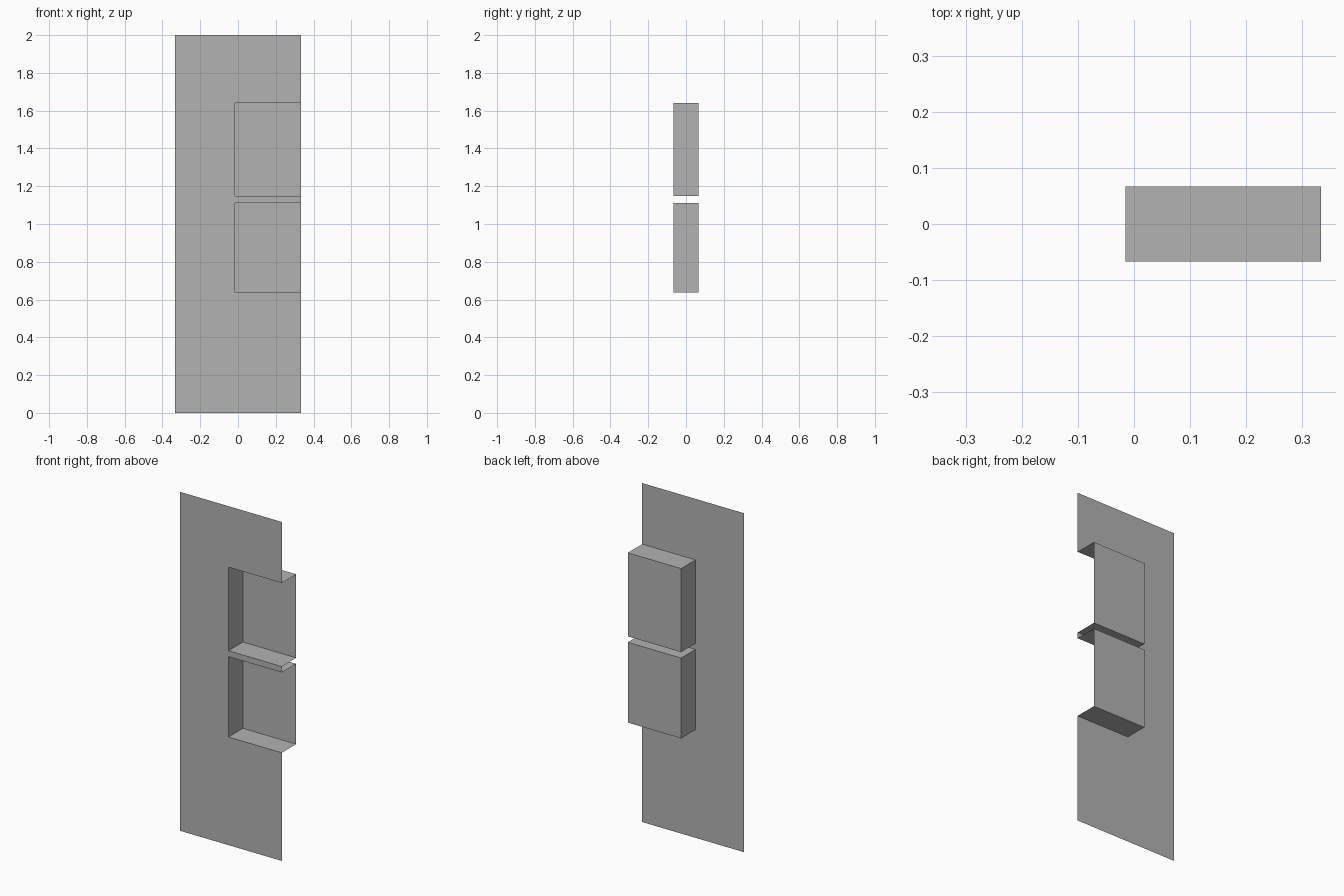
import bpy
import bmesh

default = bpy.data.objects.get("Cube")
if default:
    bpy.data.objects.remove(default, do_unlink=True)

HALF_W, HEIGHT = 0.333, 2.0
FRONT, BACK = -0.067, 0.067
INNER = -0.015                                # inner edge of the pockets
POCKETS = {"lower_pocket": (0.638, 1.112), "upper_pocket": (1.147, 1.64)}

grey = bpy.data.materials.new("plain grey")
grey.use_nodes = True
colour = (0.45, 0.45, 0.45, 1)
grey.diffuse_color = colour
grey.node_tree.nodes["Principled BSDF"].inputs["Base Color"].default_value = colour


def sheet_object(name, quads):
    """Thin sheet made of quads, with shared corners welded."""
    bm = bmesh.new()
    for quad in quads:
        bm.faces.new([bm.verts.new(p) for p in quad])
    bmesh.ops.remove_doubles(bm, verts=bm.verts, dist=0.0001)
    mesh = bpy.data.meshes.new(name)
    bm.to_mesh(mesh)
    bm.free()
    mesh.materials.append(grey)
    obj = bpy.data.objects.new(name, mesh)
    bpy.context.collection.objects.link(obj)
    return obj


def upright(x0, x1, z0, z1, y):
    return [(x0, y, z0), (x1, y, z0), (x1, y, z1), (x0, y, z1)]


# Front panel: full-height strip on one side, short strips around the openings
levels = [0] + [z for span in POCKETS.values() for z in span] + [HEIGHT]
panel = []
for i, (z0, z1) in enumerate(zip(levels, levels[1:])):
    panel.append(upright(-HALF_W, INNER, z0, z1, FRONT))
    if i % 2 == 0:
        panel.append(upright(INNER, HALF_W, z0, z1, FRONT))
sheet_object("front_panel", panel)

# Recessed pockets: back, side wall, floor and ceiling, open at front and +x
for name, (z0, z1) in POCKETS.items():
    back = upright(INNER, HALF_W, z0, z1, BACK)
    side = [(INNER, FRONT, z0), (INNER, BACK, z0), (INNER, BACK, z1), (INNER, FRONT, z1)]
    floor = [(INNER, FRONT, z0), (HALF_W, FRONT, z0), (HALF_W, BACK, z0), (INNER, BACK, z0)]
    ceiling = [(INNER, BACK, z1), (HALF_W, BACK, z1), (HALF_W, FRONT, z1), (INNER, FRONT, z1)]
    sheet_object(name, [back, side, floor, ceiling])
